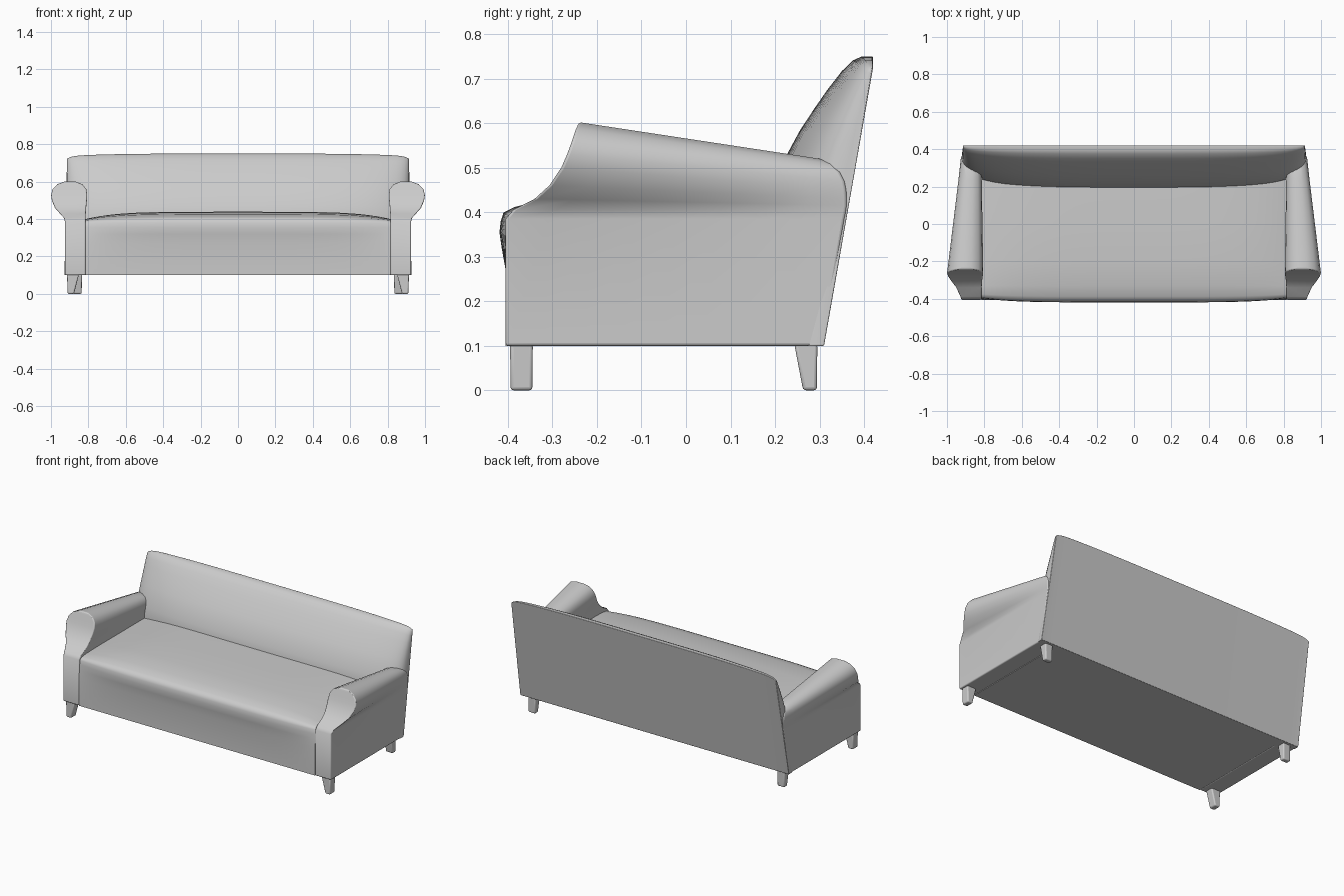
import bpy, bmesh, math

if "Cube" in bpy.data.objects:
    bpy.data.objects.remove(bpy.data.objects["Cube"])


def loft(name, rings, strip_caps=False, bevel=0.0, mirror=False, angle=45):
    """Skin a list of equal-length closed rings and cap both ends."""
    bm = bmesh.new()
    vs = [[bm.verts.new(p) for p in r] for r in rings]
    n = len(rings[0])
    for a, b in zip(vs, vs[1:]):
        for i in range(n):
            j = (i + 1) % n
            bm.faces.new((a[i], a[j], b[j], b[i]))
    for r in (vs[0], vs[-1]):
        if strip_caps:  # quads across the ring, for curved end faces
            for i in range(n // 2 - 1):
                bm.faces.new((r[i], r[i + 1], r[n - 2 - i], r[n - 1 - i]))
        else:
            bm.faces.new(r)
    bmesh.ops.recalc_face_normals(bm, faces=bm.faces)
    me = bpy.data.meshes.new(name)
    bm.to_mesh(me)
    bm.free()
    ob = bpy.data.objects.new(name, me)
    bpy.context.collection.objects.link(ob)
    bpy.ops.object.select_all(action='DESELECT')
    ob.select_set(True)
    bpy.context.view_layer.objects.active = ob
    bpy.ops.object.shade_smooth_by_angle(angle=math.radians(angle))
    if bevel:
        m = ob.modifiers.new("soft_edges", 'BEVEL')
        m.width, m.segments = bevel, 3
        m.limit_method, m.angle_limit = 'ANGLE', math.radians(55)
    if mirror:
        ob.modifiers.new("mirror", 'MIRROR')
    return ob


# stations from -1 to 1, denser toward the ends
N = 40
STATIONS = [math.sin(math.pi * (i / N - 0.5)) for i in range(N + 1)]

# Seat: crowned cushion with a slightly overhanging front, running to the floor of the body
seat = []
for u in STATIONS:
    c = 1 - abs(u) ** 5
    prof = [(-.405, .10), (-.405, .27), (-.400 - .014 * c, .32), (-.397 - .022 * c, .355),
            (-.393 - .023 * c, .38), (-.388 - .022 * c, .387 + .012 * c),
            (-.375 - .012 * c, .393 + .018 * c), (-.33, .398 + .028 * c),
            (-.2, .40 + .035 * c), (0, .40 + .039 * c), (.29, .40 + .036 * c), (.29, .10)]
    seat.append([(.815 * u, y, z) for y, z in prof])
loft("seat", seat, angle=50)

# Backrest: flat raked rear, bulging front that thins toward the ends
BACK = [(.42, .747), (.395, .747), (.375, .738), (.35, .714), (.318, .673), (.288, .63),
        (.255, .58), (.228, .53), (.205, .47), (.192, .42), (.20, .10), (.31, .10)]
back = []
for u in STATIONS:
    a = abs(u)
    top = .75 - .013 * a ** 4 - .015 * a ** 40
    f = .12 + .88 * (1 - a ** 3.5) ** (1 / 2.8)
    ring = []
    for y, z in BACK:
        h = (z - .1) / .647
        rear = .31 + .11 * h
        ring.append(((.928 - .014 * h) * u, rear - (rear - y) * f, .1 + h * (top - .1)))
    back.append(ring)
loft("backrest", back, bevel=.006)

# Arms: rows of (z, inner x, outer x, y) at the front scroll and at the rear
FRONT = [(.10, .815, .925, -.405), (.385, .815, .925, -.405), (.405, .815, .930, -.388),
         (.43, .814, .953, -.34), (.46, .812, .979, -.307), (.50, .808, .996, -.28),
         (.53, .806, 1.0, -.267), (.56, .811, .992, -.256), (.587, .832, .967, -.247),
         (.602, .872, .925, -.24)]
REAR = [(.10, .815, .925, .308), (.385, .815, .925, .356), (.40, .815, .925, .359),
        (.415, .815, .925, .361), (.43, .815, .925, .361), (.45, .815, .925, .360),
        (.47, .816, .924, .356), (.49, .820, .921, .346), (.508, .835, .910, .328),
        (.52, .860, .890, .30)]


def arm_ring(rows):
    return [(o, y, z) for z, i, o, y in rows] + [(i, y, z) for z, i, o, y in reversed(rows)]


fr, rr = arm_ring(FRONT), arm_ring(REAR)
rings = [[tuple(p + (q - p) * t / 8 for p, q in zip(a, b)) for a, b in zip(fr, rr)]
         for t in range(9)]
loft("arms", rings, strip_caps=True, bevel=.006, mirror=True)


# Legs: square tapered blocks with rounded corners
def leg(name, bottom, top):
    def ring(b, z):
        x0, x1, y0, y1 = b
        return [(x0, y0, z), (x1, y0, z), (x1, y1, z), (x0, y1, z)]
    loft(name, [ring(bottom, 0), ring(top, .105)], bevel=.007, mirror=True)


leg("front_legs", (.877, .911, -.394, -.345), (.850, .914, -.395, -.344))
leg("rear_legs", (.836, .884, .263, .294), (.834, .886, .243, .295))
